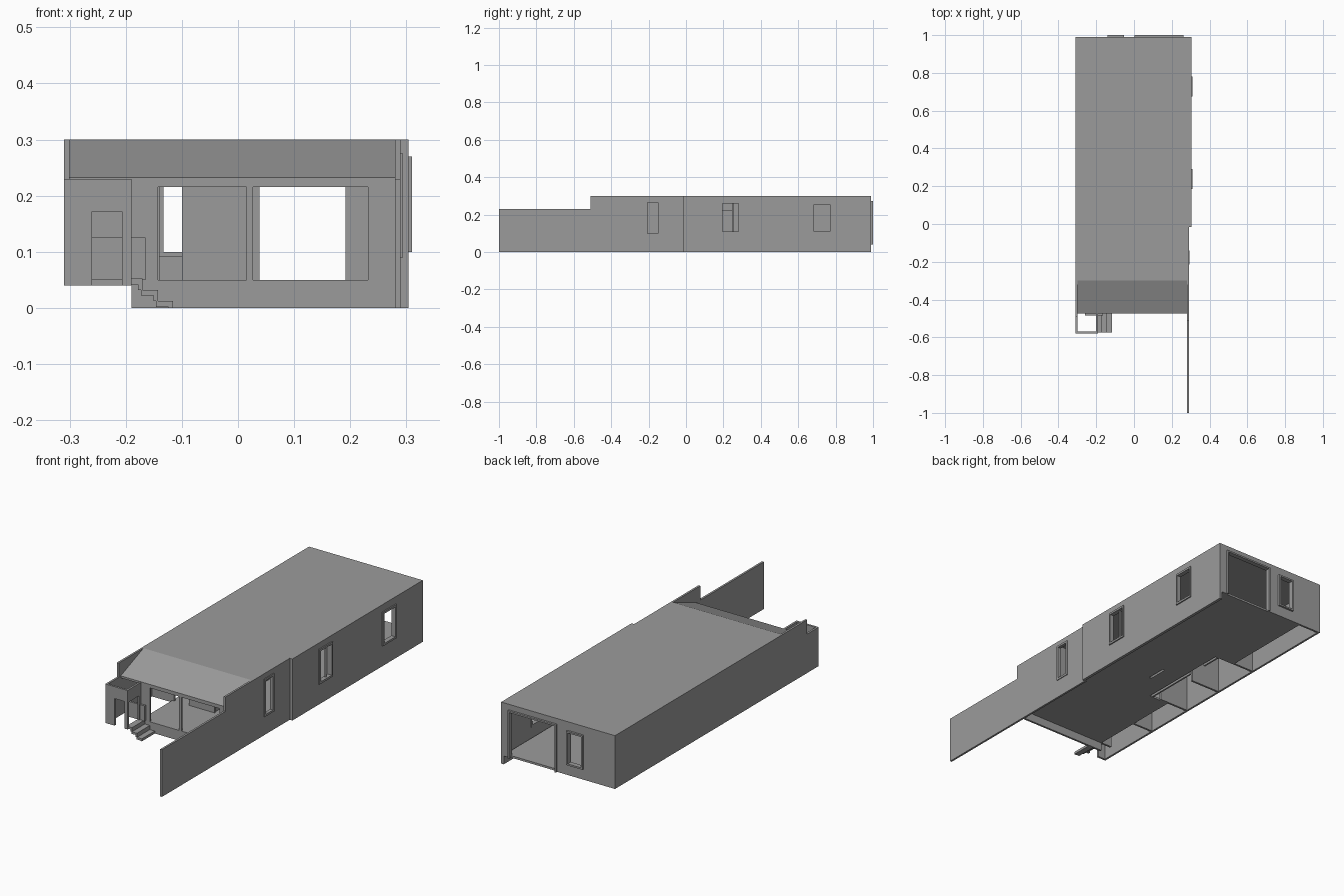
import bpy, bmesh
from mathutils import Vector

if "Cube" in bpy.data.objects:
    bpy.data.objects.remove(bpy.data.objects["Cube"])

grey = bpy.data.materials.new("plain grey")
grey.use_nodes = True
grey.diffuse_color = (0.33, 0.33, 0.33, 1)
grey.node_tree.nodes["Principled BSDF"].inputs["Base Color"].default_value = grey.diffuse_color


def finish(name, bm):
    bmesh.ops.recalc_face_normals(bm, faces=bm.faces)
    mesh = bpy.data.meshes.new(name)
    bm.to_mesh(mesh)
    bm.free()
    mesh.materials.append(grey)
    obj = bpy.data.objects.new(name, mesh)
    bpy.context.collection.objects.link(obj)
    return obj


def plate(name, axis, span, u, v, holes=()):
    """Slab across one axis, with rectangular holes (u0, u1, v0, v1)."""
    def point(n, a, b):
        return Vector([(n, a, b), (a, n, b), (a, b, n)][axis])

    def cuts(rng, i):
        inner = [h[k] for h in holes for k in (i, i + 1)]
        return sorted({*rng, *[c for c in inner if rng[0] < c < rng[1]]})

    us, vs = cuts(u, 0), cuts(v, 2)
    bm = bmesh.new()
    for a, b in zip(us, us[1:]):
        for c, d in zip(vs, vs[1:]):
            mu, mv = (a + b) / 2, (c + d) / 2
            if any(h[0] < mu < h[1] and h[2] < mv < h[3] for h in holes):
                continue
            bm.faces.new([bm.verts.new(point(span[0], *p))
                          for p in ((a, c), (b, c), (b, d), (a, d))])
    bmesh.ops.remove_doubles(bm, verts=bm.verts, dist=0.0001)
    new = bmesh.ops.extrude_face_region(bm, geom=bm.faces[:])["geom"]
    bmesh.ops.translate(bm, vec=point(span[1] - span[0], 0, 0),
                        verts=[g for g in new if isinstance(g, bmesh.types.BMVert)])
    bmesh.ops.dissolve_limit(bm, angle_limit=0.01, verts=bm.verts, edges=bm.edges)
    return finish(name, bm)


def prism(name, profile, x0, x1):
    """Extrude a (y, z) profile along x."""
    bm = bmesh.new()
    face = bm.faces.new([bm.verts.new((x0, y, z)) for y, z in profile])
    new = bmesh.ops.extrude_face_region(bm, geom=[face])["geom"]
    bmesh.ops.translate(bm, vec=(x1 - x0, 0, 0),
                        verts=[g for g in new if isinstance(g, bmesh.types.BMVert)])
    return finish(name, bm)


def frame(name, axis, span, hole, width=0.01):
    a, b, c, d = hole
    plate(name, axis, span, (a - width, b + width), (c - width, d + width), [hole])


# Left side wall: set back in front, stepped down beyond the house
front_window = (-0.205, -0.15, 0.10, 0.265)
rear_windows = [(0.195, 0.28, 0.11, 0.26), (0.685, 0.77, 0.11, 0.255)]
plate("left_front_wall", 0, (0.28, 0.29), (-1, -0.01), (0, 0.3),
      [front_window, (-1, -0.51, 0.23, 0.3)])
plate("left_rear_wall", 0, (0.29, 0.304), (-0.015, 0.99), (0, 0.3), rear_windows)
frame("left_front_window_frame", 0, (0.278, 0.294), front_window)
for i, win in enumerate(rear_windows):
    frame(f"left_rear_window_frame_{i + 1}", 0, (0.288, 0.31), win)
plate("window_mullion", 0, (0.293, 0.301), (0.247, 0.253), (0.11, 0.26))

# Right side wall: blank, with a low end beside the porch
plate("right_wall", 0, (-0.31, -0.3), (-0.58, 0.99), (0.04, 0.3),
      [(-0.58, -0.49, 0.23, 0.3)])

# Back wall with wide doorway and window
back_door = (0.01, 0.255, 0.04, 0.265)
back_window = (-0.133, -0.062, 0.1, 0.25)
plate("back_wall", 1, (0.98, 0.99), (-0.31, 0.304), (0.04, 0.3), [back_door, back_window])
plate("back_door_frame", 1, (0.976, 1), (0.002, 0.263), (0.04, 0.273), [back_door])
frame("back_window_frame", 1, (0.976, 1), back_window, 0.008)

# Roof with sloping front
prism("roof", [(0.99, 0.3), (-0.3, 0.3), (-0.475, 0.232), (-0.475, 0.222),
               (-0.3, 0.29), (0.99, 0.29)], -0.3, 0.285)
plate("roof_left_edge", 2, (0.29, 0.3), (0.28, 0.304), (-0.015, 0.99))

# Floor with the open right-hand strip
plate("floor", 2, (0.04, 0.05), (-0.19, 0.285), (-0.475, 0.985),
      [(-0.19, -0.08, 0.02, 0.5), (0.022, 0.034, -0.22, 0.45),
       (-0.19, 0.27, -0.235, -0.225)])

# Front wall: base, panels, posts and head around two wide openings
plate("front_wall", 1, (-0.475, -0.465), (-0.19, 0.28), (0, 0.232),
      [(-0.143, 0.015, 0.048, 0.215), (0.027, 0.232, 0.048, 0.215)])

# Interior walls
plate("sunroom_wall", 1, (-0.235, -0.225), (-0.3, 0.28), (0.04, 0.29),
      [(-0.18, -0.1, 0.05, 0.215), (0.038, 0.192, 0.05, 0.215)])
plate("corridor_wall", 0, (0.022, 0.034), (-0.225, 0.45), (0.04, 0.29),
      [(0.15, 0.25, 0.04, 0.22)])
plate("room_wall", 0, (-0.1, -0.092), (-0.225, 0.5), (0.04, 0.29),
      [(0.3, 0.4, 0.04, 0.22)])
for i, y in enumerate((0.02, 0.25, 0.5)):
    plate(f"cross_wall_{i + 1}", 1, (y, y + 0.01), (-0.3, -0.14), (0.04, 0.29))

# Porch: screen wall with doorway, return post, inner low wall
plate("porch_front_wall", 1, (-0.58, -0.57), (-0.31, -0.19), (0.04, 0.23),
      [(-0.26, -0.207, 0.04, 0.172)])
plate("porch_post", 0, (-0.2, -0.19), (-0.49, -0.465), (0.04, 0.23))
plate("porch_low_wall", 1, (-0.485, -0.475), (-0.26, -0.165), (0.05, 0.125))
plate("porch_lintel", 0, (-0.2, -0.19), (-0.57, -0.475), (0.17, 0.23))

# Steps descending sideways from the porch
for i in range(3):
    x, z = -0.2 + i * 0.027, 0.052 - i * 0.02
    plate(f"step_{i + 1}", 2, (z - 0.01, z), (x, x + 0.03), (-0.575, -0.475))
    plate(f"step_riser_{i + 1}", 0, (x + 0.022, x + 0.03), (-0.575, -0.475),
          (max(z - 0.02, 0), z - 0.01))
